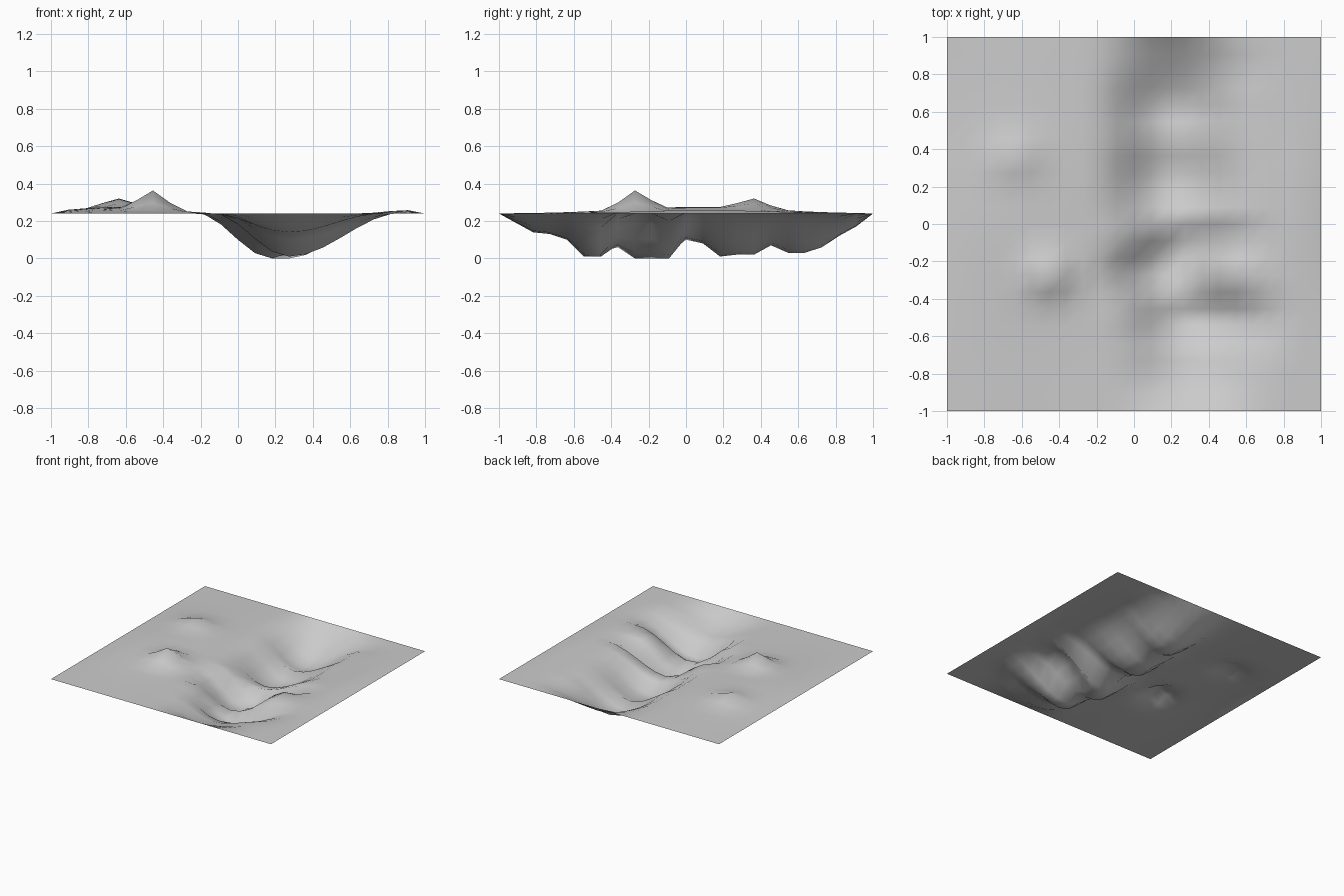
import bpy
import bmesh
from math import cos, exp, pi

old = bpy.data.objects.get("Cube")
if old:
    bpy.data.objects.remove(old, do_unlink=True)

CELLS = 22
HALF = CELLS // 2
EDGE = 0.24

# Valley rows from front to back: floor height (hundredths), centre column, right reach (tenths)
floor = [19, 14, 13, 10, 1, 1, 6, 0, 0, 0, 10, 8, 1, 2, 2, 7, 3, 3, 6, 12, 17]
centre = [3, 3, 3, 3, 3, 3, 2, 2, 2, 3, 2, 2, 2, 2, 2, 2, 2, 2, 2, 2, 2]
reach = [5, 5, 5, 6, 6, 6, 5, 4, 4, 5, 5, 5, 5, 5, 5, 5, 5, 5, 5, 6, 5]
LEFT_REACH = 0.41

# Hills: x, y, height, radius in x, radius in y
hills = [
    (-0.455, -0.27, 0.105, 0.10, 0.10),
    (-0.636, 0.36, 0.055, 0.12, 0.10),
    (-0.65, 0.05, 0.035, 0.35, 0.55),
    (0.9, 0.1, 0.018, 0.15, 0.50),
]


def hill_height(x, y):
    return sum(h * exp(-((x - cx) / rx) ** 2 - ((y - cy) / ry) ** 2)
               for cx, cy, h, rx, ry in hills)


def valley_depth(x, row):
    offset = x - centre[row] / HALF
    width = reach[row] / 10 if offset > 0 else LEFT_REACH
    t = min(abs(offset) / width, 1)
    return (EDGE - floor[row] / 100) * cos(t * pi / 2) ** 2


# Terrain sheet with a level outer border
bm = bmesh.new()
bmesh.ops.create_grid(bm, x_segments=CELLS, y_segments=CELLS, size=1)
for v in bm.verts:
    i, j = round(v.co.x * HALF), round(v.co.y * HALF)
    v.co.z = EDGE
    if abs(i) < HALF and abs(j) < HALF:
        v.co.z += hill_height(v.co.x, v.co.y)
        v.co.z -= valley_depth(v.co.x, j + HALF - 1)
        v.co.z = max(v.co.z, 0)
for f in bm.faces:
    f.smooth = True
mesh = bpy.data.meshes.new("terrain")
bm.to_mesh(mesh)
bm.free()
terrain = bpy.data.objects.new("terrain", mesh)
bpy.context.collection.objects.link(terrain)

# Plain grey ground
grey = bpy.data.materials.new("light grey ground")
grey.use_nodes = True
colour = (0.6, 0.6, 0.6, 1)
grey.diffuse_color = colour
grey.node_tree.nodes["Principled BSDF"].inputs["Base Color"].default_value = colour
mesh.materials.append(grey)
